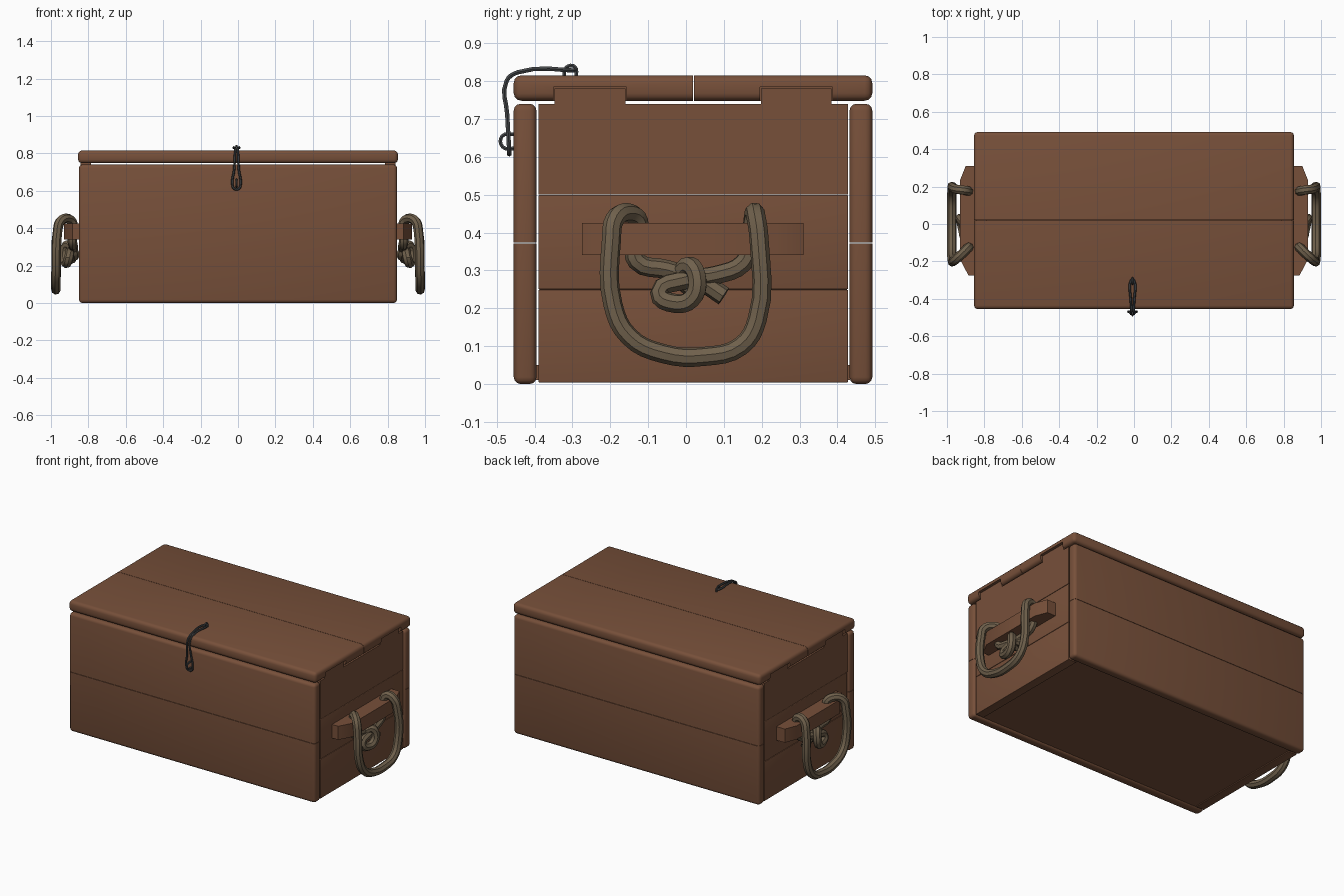
import bpy, bmesh, math
from mathutils import Vector

if "Cube" in bpy.data.objects:
    bpy.data.objects.remove(bpy.data.objects["Cube"])


def material(name, rgb):
    m = bpy.data.materials.new(name)
    m.diffuse_color = (*rgb, 1)
    m.use_nodes = True
    m.node_tree.nodes["Principled BSDF"].inputs["Base Color"].default_value = m.diffuse_color
    return m


WOOD = material("brown wood", (0.185, 0.080, 0.042))
ROPE = material("tan rope", (0.160, 0.118, 0.072))
IRON = material("dark iron", (0.060, 0.064, 0.068))


def finish(ob, mat):
    ob.data.materials.append(mat)
    bpy.ops.object.select_all(action='DESELECT')
    ob.select_set(True)
    bpy.context.view_layer.objects.active = ob
    bpy.ops.object.shade_smooth_by_angle(angle=math.radians(35))
    return ob


def new_object(name, bm):
    bmesh.ops.recalc_face_normals(bm, faces=bm.faces)
    me = bpy.data.meshes.new(name)
    bm.to_mesh(me)
    bm.free()
    ob = bpy.data.objects.new(name, me)
    bpy.context.collection.objects.link(ob)
    return ob


def box(name, lo, hi, round_=0.0, seam=None):
    """Plank between two corners; edges on the seam plane stay crisp."""
    bm = bmesh.new()
    bmesh.ops.create_cube(bm, size=1)
    lo, hi = Vector(lo), Vector(hi)
    for v in bm.verts:
        v.co = Vector([(lo[i] + hi[i]) / 2 + v.co[i] * (hi[i] - lo[i]) for i in range(3)])
    if round_:
        edges = [e for e in bm.edges if seam is None or
                 not all(abs(v.co[seam[0]] - seam[1]) < 1e-5 for v in e.verts)]
        bmesh.ops.bevel(bm, geom=edges, offset=round_, segments=3, profile=0.5, affect='EDGES')
    return new_object(name, bm)


def prism(name, pts, depth):
    """Closed 3D outline swept along the depth vector."""
    bm = bmesh.new()
    face = bm.faces.new([bm.verts.new(p) for p in pts])
    ext = bmesh.ops.extrude_face_region(bm, geom=[face])
    bmesh.ops.translate(bm, vec=depth, verts=[g for g in ext["geom"] if isinstance(g, bmesh.types.BMVert)])
    return new_object(name, bm)


def tube(name, pts, radius, mat, closed=False, sides=2):
    cu = bpy.data.curves.new(name, 'CURVE')
    cu.dimensions = '3D'
    cu.bevel_depth = radius
    cu.bevel_resolution = sides
    cu.resolution_u = 4
    cu.use_fill_caps = True
    sp = cu.splines.new('BEZIER')
    sp.bezier_points.add(len(pts) - 1)
    for bp, p in zip(sp.bezier_points, pts):
        bp.co = p
        bp.handle_left_type = bp.handle_right_type = 'AUTO'
    sp.use_cyclic_u = closed
    ob = bpy.data.objects.new(name, cu)
    bpy.context.collection.objects.link(ob)
    bpy.ops.object.select_all(action='DESELECT')
    ob.select_set(True)
    bpy.context.view_layer.objects.active = ob
    bpy.ops.object.convert(target='MESH')
    return finish(bpy.context.view_layer.objects.active, mat)


# front and back walls, two planks each
for name, y0, y1 in (("front", -0.455, -0.395), ("back", 0.432, 0.492)):
    finish(box(name + "_lower_plank", (-0.85, y0, 0), (0.85, y1, 0.371), 0.018, (2, 0.371)), WOOD)
    finish(box(name + "_upper_plank", (-0.85, y0, 0.373), (0.85, y1, 0.74), 0.018, (2, 0.373)), WOOD)

# floor
finish(box("bottom_board", (-0.80, -0.396, 0.01), (0.80, 0.433, 0.05)), WOOD)

# lid planks, with notches at both ends for the tenons
NOTCHES = ((-0.35, -0.157), (0.195, 0.387))
for name, y0, y1, seam, (n0, n1) in (("lid_front_plank", -0.455, 0.019, 0.019, NOTCHES[0]),
                                     ("lid_back_plank", 0.021, 0.492, 0.021, NOTCHES[1])):
    lid = box(name, (-0.855, y0, 0.748), (0.855, y1, 0.815), 0.02, (1, seam))
    for s in (-1, 1):
        xs = sorted((s * 0.77, s * 0.95))
        cutter = box("notch_cutter", (xs[0], n0, 0.70), (xs[1], n1, 0.784))
        cutter.hide_render = True
        bpy.context.view_layer.objects.active = lid
        mod = lid.modifiers.new("notch", 'BOOLEAN')
        mod.operation = 'DIFFERENCE'
        mod.solver = 'EXACT'
        mod.object = cutter
        bpy.ops.object.modifier_apply(modifier=mod.name)
        bpy.data.objects.remove(cutter)
    finish(lid, WOOD)

# rope path: tail, knot strand, hole in cleat, hanging loop, hole, knot
ROPE_PATH = [(0.89, 0.10, 0.232), (0.885, 0.04, 0.27), (0.88, -0.05, 0.302), (0.885, -0.13, 0.325),
             (0.885, -0.135, 0.37), (0.885, -0.125, 0.43), (0.915, -0.155, 0.452),
             (0.952, -0.188, 0.435), (0.965, -0.197, 0.38), (0.972, -0.193, 0.21),
             (0.974, -0.15, 0.125), (0.974, -0.06, 0.08), (0.974, 0.05, 0.073),
             (0.974, 0.145, 0.10), (0.972, 0.188, 0.17), (0.965, 0.193, 0.38),
             (0.945, 0.185, 0.44), (0.905, 0.18, 0.452), (0.885, 0.175, 0.42),
             (0.885, 0.168, 0.36), (0.885, 0.15, 0.318), (0.89, 0.08, 0.288),
             (0.90, 0.0, 0.275), (0.905, -0.07, 0.24), (0.915, -0.03, 0.213),
             (0.925, 0.015, 0.225), (0.928, 0.03, 0.275), (0.91, 0.01, 0.312),
             (0.88, -0.01, 0.28), (0.875, 0.03, 0.245)]
CLEAT = [(0.835, -0.275), (0.885, -0.275), (0.93, -0.19), (0.93, 0.235), (0.90, 0.31), (0.835, 0.31)]

for s, side in ((1, "right"), (-1, "left")):
    # end wall: two plain planks and a tenoned top plank
    x0, x1 = sorted((s * 0.785, s * 0.842))
    for part, z0, z1 in (("lower", 0.004, 0.249), ("middle", 0.25, 0.499)):
        finish(box(f"{side}_end_{part}_plank", (x0, -0.39, z0), (x1, 0.428, z1), 0.003), WOOD)
    outline = [(-0.39, 0.50), (0.428, 0.50), (0.428, 0.74)]
    for n0, n1 in reversed(NOTCHES):
        outline += [(n1 - 0.003, 0.74), (n1 - 0.003, 0.78), (n0 + 0.003, 0.78), (n0 + 0.003, 0.74)]
    outline.append((-0.39, 0.74))
    finish(prism(f"{side}_end_upper_plank", [(x0, y, z) for y, z in outline], (x1 - x0, 0, 0)), WOOD)
    # cleat and rope handle
    cleat = prism(f"{side}_handle_cleat", [(s * x, y, 0.34) for x, y in CLEAT], (0, 0, 0.085))
    finish(cleat, WOOD)
    tube(f"{side}_rope_handle", [(s * x, y, z) for x, y, z in ROPE_PATH], 0.0255, ROPE)

# wire hasp: long loop folded over the lid edge
CX = -0.008
half = [(0.007, -0.30, 0.828), (0.007, -0.445, 0.823), (0.008, -0.474, 0.80), (0.013, -0.472, 0.71),
        (0.022, -0.468, 0.635), (0.012, -0.467, 0.611)]
loop = [(CX + x, y, z) for x, y, z in half] + [(CX - x, y, z) for x, y, z in reversed(half)]
tube("hasp_loop", loop, 0.0065, IRON, closed=True, sides=1)

# staples on the lid and the front wall
tube("lid_staple", [(CX, -0.322, 0.808), (CX, -0.316, 0.836), (CX, -0.294, 0.838), (CX, -0.290, 0.808)],
     0.0055, IRON, sides=1)
tube("front_staple", [(CX, -0.45, 0.622), (CX, -0.484, 0.626), (CX, -0.486, 0.654), (CX, -0.45, 0.66)],
     0.0055, IRON, sides=1)
